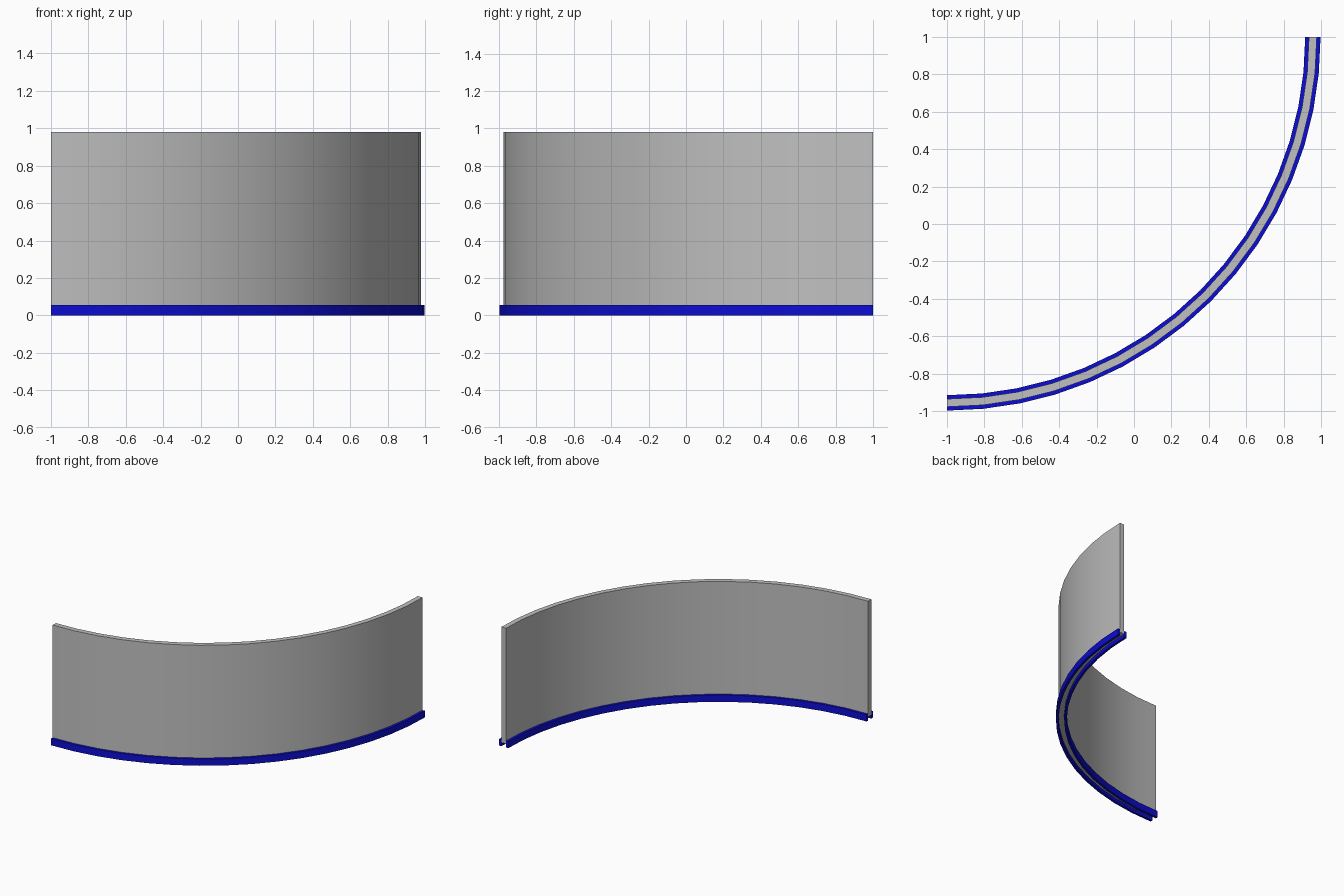
import bpy
import bmesh
import math

cube = bpy.data.objects.get("Cube")
if cube:
    bpy.data.objects.remove(cube, do_unlink=True)

SEGMENTS = 16
CENTRE = (-1.0, 1.0)


def make_material(name, rgb):
    mat = bpy.data.materials.new(name)
    mat.use_nodes = True
    colour = (*rgb, 1.0)
    mat.diffuse_color = colour
    mat.node_tree.nodes["Principled BSDF"].inputs["Base Color"].default_value = colour
    return mat


def curved_strip(name, inner, outer, bottom, top, mat):
    """Sweep a rectangular section through a quarter circle."""
    bm = bmesh.new()
    section = [(inner, bottom), (outer, bottom), (outer, top), (inner, top)]
    rings = []
    for i in range(SEGMENTS + 1):
        a = -math.pi / 2 * i / SEGMENTS
        rings.append([bm.verts.new((CENTRE[0] + r * math.cos(a),
                                    CENTRE[1] + r * math.sin(a), z))
                      for r, z in section])
    for a, b in zip(rings, rings[1:]):
        for k in range(4):
            n = (k + 1) % 4
            bm.faces.new((a[k], a[n], b[n], b[k]))
    bm.faces.new(rings[0])
    bm.faces.new(rings[-1])
    bmesh.ops.recalc_face_normals(bm, faces=bm.faces)
    mesh = bpy.data.meshes.new(name)
    bm.to_mesh(mesh)
    bm.free()
    mesh.materials.append(mat)
    obj = bpy.data.objects.new(name, mesh)
    bpy.context.collection.objects.link(obj)
    bpy.ops.object.select_all(action='DESELECT')
    obj.select_set(True)
    bpy.context.view_layer.objects.active = obj
    bpy.ops.object.shade_smooth_by_angle(angle=math.radians(30))
    return obj


grey = make_material("wall_grey", (0.53, 0.53, 0.53))
blue = make_material("trim_blue", (0.004, 0.004, 0.65))

# Curved wall panel, its underside slightly recessed between the trims
curved_strip("curved_wall", 1.935, 1.977, 0.03, 0.98, grey)

# Base trims on both faces of the wall
curved_strip("inner_base_trim", 1.915, 1.935, 0.0, 0.055, blue)
curved_strip("outer_base_trim", 1.977, 1.997, 0.0, 0.055, blue)
